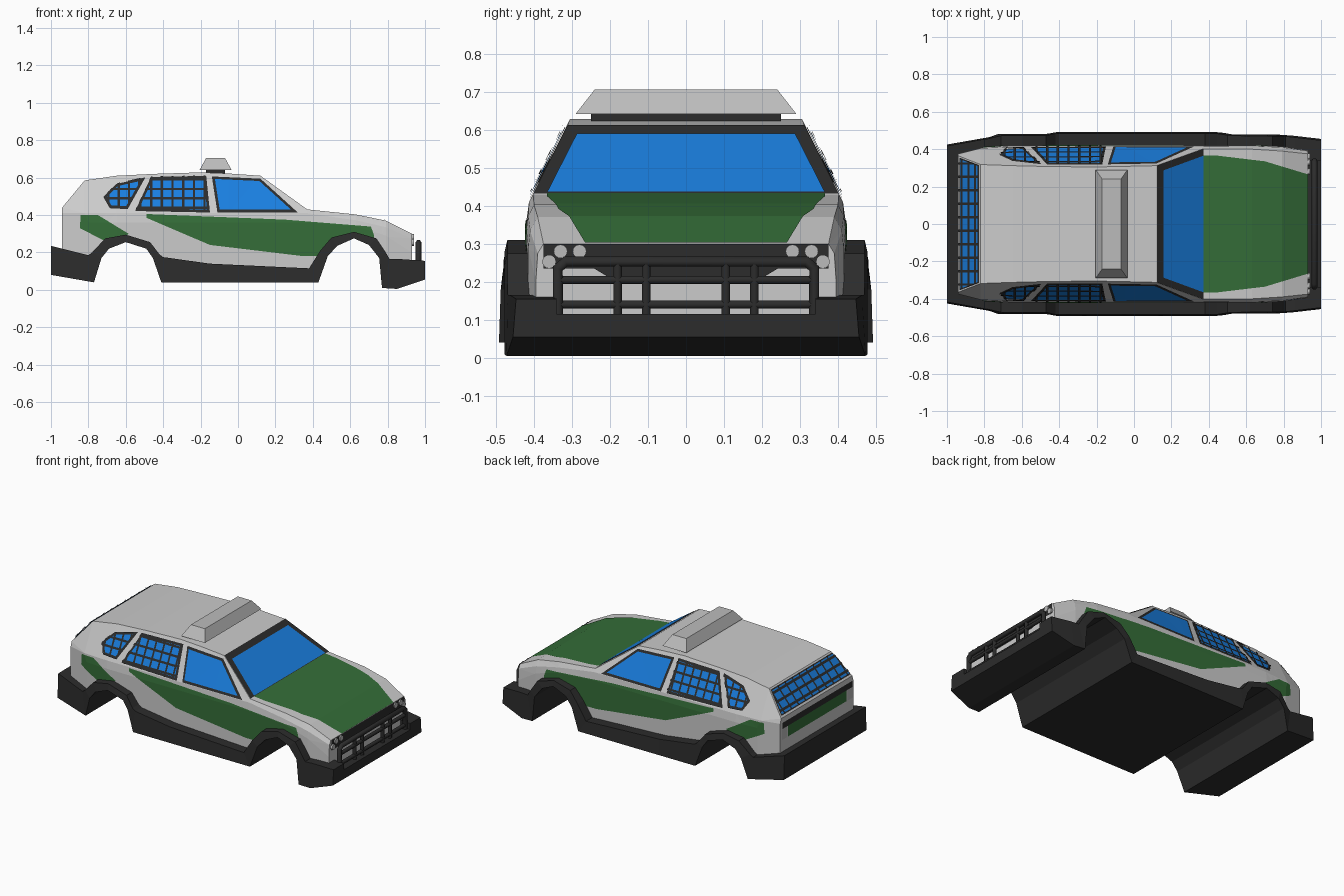
import bpy, bmesh
from mathutils import Vector

if "Cube" in bpy.data.objects:
    bpy.data.objects.remove(bpy.data.objects["Cube"])


def material(name, rgb):
    m = bpy.data.materials.new(name)
    m.diffuse_color = (*rgb, 1)
    m.use_nodes = True
    m.node_tree.nodes["Principled BSDF"].inputs["Base Color"].default_value = m.diffuse_color
    return m


WHITE = material("white_paint", (.80, .83, .83))
GREEN = material("green_paint", (.035, .155, .04))
BLACK = material("black_trim", (.025, .025, .025))
GLASS = material("blue_glass", (.01, .21, .74))
LIGHT = material("light_grey", (.5, .5, .5))


def finish(name, bm, mat):
    me = bpy.data.meshes.new(name)
    bm.to_mesh(me)
    me.materials.append(mat)
    ob = bpy.data.objects.new(name, me)
    bpy.context.collection.objects.link(ob)
    return ob


def loft(rings):
    bm = bmesh.new()
    rows = [[bm.verts.new(p) for p in r] for r in rings]
    n = len(rows[0])
    for a, b in zip(rows, rows[1:]):
        for i in range(n):
            j = (i + 1) % n
            bm.faces.new((a[i], a[j], b[j], b[i]))
    bm.faces.new(rows[0])
    bm.faces.new(rows[-1])
    bmesh.ops.recalc_face_normals(bm, faces=bm.faces[:])
    return bm


def at(table, x):
    # linear lookup of all columns of a table at x
    for a, b in zip(table, table[1:]):
        if x <= b[0]:
            t = (x - a[0]) / (b[0] - a[0])
            return [p + (q - p) * t for p, q in zip(a[1:], b[1:])]
    return table[-1][1:]


# Body shell: cross-sections along x
bottom = [(-.94, .15), (-.79, .15), (-.75, .19), (-.70, .245), (-.60, .275), (-.48, .24),
          (-.435, .18), (-.40, .10), (.40, .08), (.46, .195), (.515, .258), (.62, .292),
          (.72, .257), (.77, .185), (.80, .10), (.93, .10)]
roof = [(-.94, .365, .44), (-.82, .318, .585), (-.65, .312, .61), (-.45, .307, .62),
        (-.2, .305, .628), (-.05, .308, .622), (.12, .312, .61), (.37, .402, .43),
        (.63, .40, .403), (.79, .39, .37), (.93, .375, .30)]
belt = [(-.94, .375, .41), (-.82, .405, .41), (-.65, .413, .41), (.37, .413, .41),
        (.63, .415, .372), (.79, .41, .335), (.93, .39, .275)]
waist = [(-.94, .375, .35), (-.80, .41, .36), (-.65, .42, .36), (.37, .42, .36),
         (.63, .42, .34), (.79, .415, .29), (.93, .395, .20)]
rings = []
for x in sorted({r[0] for t in (bottom, roof, belt, waist) for r in t}):
    m, s, r = at(waist, x), at(belt, x), at(roof, x)
    half = [(m[0], at(bottom, x)[0]), m, s, r]
    rings.append([(x, y, z) for y, z in half] + [(x, -y, z) for y, z in reversed(half)])
shell = loft(rings)
bmesh.ops.triangulate(shell, faces=shell.faces[:])
finish("body_shell", shell, WHITE)


def panel(name, axis, sign, poly, mat, off, inset=0, bars=None):
    """Body skin clipped to a convex outline seen along an axis; bars = strips as (coordinate, value)."""
    u, v = [i for i in range(3) if i != axis]
    cx, cy = (sum(p[k] for p in poly) / len(poly) for k in (0, 1))
    planes = []
    for p, q in zip(poly, poly[1:] + poly[:1]):
        nx, ny = q[1] - p[1], p[0] - q[0]
        if nx * (cx - p[0]) + ny * (cy - p[1]) > 0:
            nx, ny = -nx, -ny
        no, co = Vector((0, 0, 0)), Vector((0, 0, 0))
        no[u], no[v] = nx, ny
        co[u], co[v] = p
        no.normalize()
        planes.append((co - no * inset, no))
    out = bmesh.new()
    for bar in bars or [None]:
        bm = shell.copy()
        bm.normal_update()
        bad = [f for f in bm.faces if (f.normal[axis] * sign if sign else abs(f.normal[axis])) < .5]
        bmesh.ops.delete(bm, geom=bad, context='FACES')
        cuts = list(planes)
        if bar:
            for d in (-1, 1):
                no, co = Vector((0, 0, 0)), Vector((0, 0, 0))
                no[bar[0]], co[bar[0]] = d, bar[1] + d * .006
                cuts.append((co, no))
        for co, no in cuts:
            bmesh.ops.bisect_plane(bm, geom=bm.verts[:] + bm.edges[:] + bm.faces[:],
                                   plane_co=co, plane_no=no, clear_outer=True)
        bm.normal_update()
        for vert in bm.verts:
            vert.co += vert.normal * off
        tmp = bpy.data.meshes.new("tmp")
        bm.to_mesh(tmp)
        out.from_mesh(tmp)
        bpy.data.meshes.remove(tmp)
        bm.free()
    return finish(name, out, mat)


def spread(axis, a, b, n):
    return [(axis, a + (b - a) * (i + .5) / n) for i in range(n)]


# Green livery
panel("side_stripe", 1, 0, [(-.49, .405), (-.49, .385), (-.15, .24), (.35, .18), (.42, .18),
      (.73, .27), (.725, .30), (.71, .338), (.25, .375)], GREEN, .003)
panel("rear_side_stripe", 1, 0, [(-.84, .40), (-.75, .40), (-.585, .30), (-.62, .27),
      (-.71, .26), (-.845, .33)], GREEN, .003)
panel("hood_stripe", 2, 1, [(.37, .365), (.45, .365), (.70, .335), (.93, .265),
      (.93, -.265), (.70, -.335), (.45, -.365), (.37, -.365)], GREEN, .003)
panel("tailgate_stripe", 0, -1, [(-.30, .30), (.30, .30), (.30, .37), (-.30, .37)], GREEN, .003)
panel("tailgate_trim", 0, -1, [(-.36, .37), (.36, .37), (.36, .41), (-.36, .41)], BLACK, .004)
for s in (-1, 1):
    panel("tail_light", 0, -1, [(s * .31, .30), (s * .365, .30), (s * .365, .37), (s * .31, .37)], LIGHT, .004)

# Windows with black frames and mesh guards
front_win = [(-.14, .605), (.12, .593), (.32, .412), (-.11, .412)]
mid_win = [(-.465, .602), (-.17, .608), (-.15, .412), (-.55, .42)]
back_win = [(-.72, .495), (-.65, .565), (-.495, .60), (-.59, .43), (-.685, .435)]
tail_win = [(-.355, .45), (.355, .45), (.315, .577), (-.315, .577)]
for name, axis, sign, poly, bars in (
        ("front_side", 1, 0, front_win, None),
        ("middle_side", 1, 0, mid_win, spread(0, -.55, -.15, 7) + spread(2, .41, .61, 4)),
        ("rear_side", 1, 0, back_win, spread(0, -.72, -.50, 4) + spread(2, .41, .61, 4)),
        ("tailgate", 0, -1, tail_win, spread(1, -.36, .36, 10) + spread(2, .45, .58, 3))):
    panel(name + "_window_frame", axis, sign, poly, BLACK, .003)
    panel(name + "_window", axis, sign, poly, GLASS, .006, .014 if axis else .006)
    if bars:
        panel(name + "_window_guard", axis, sign, poly, BLACK, .010, 0, bars)
panel("windshield_frame", 0, 1, [(-.41, .43), (.41, .43), (.31, .612), (-.31, .612)], BLACK, .003)
panel("windshield", 0, 1, [(-.365, .432), (.365, .432), (.287, .585), (-.287, .585)], GLASS, .006)

# Grille and headlights
panel("grille_upper", 0, 1, [(-.375, .235), (.375, .235), (.375, .30), (-.375, .30)], BLACK, .004)
panel("grille_lower", 0, 1, [(-.20, .21), (.20, .21), (.25, .24), (-.25, .24)], BLACK, .005)
for s in (-1, 1):
    for y, z in ((.28, .28), (.33, .28), (.36, .253)):
        bpy.ops.mesh.primitive_cylinder_add(vertices=16, radius=.018, depth=.02,
                                            location=(.932, s * y, z), rotation=(0, 1.5708, 0))
        bpy.context.object.name = "headlight"
        bpy.context.object.data.materials.append(LIGHT)

# Black lower cladding with wheel arches: upper and lower edge (x, z, x, z)
edges = [(-1, .235, -1, .08), (-.80, .185, -.77, .04), (-.78, .20, -.73, .17),
         (-.71, .275, -.69, .22), (-.60, .295, -.60, .255), (-.47, .255, -.49, .22),
         (-.42, .19, -.455, .17), (-.40, .175, -.41, .04), (-.15, .14, -.15, .04),
         (.38, .115, .43, .04), (.44, .21, .48, .18), (.50, .28, .53, .235),
         (.62, .31, .62, .275), (.74, .275, .70, .24), (.79, .20, .755, .17),
         (.81, .165, .77, .01), (.86, .165, .85, .005), (1, .155, 1, .055)]
width = [(-1, .425), (-.9, .45), (-.77, .465), (-.74, .48), (-.47, .48), (-.42, .492),
         (.46, .492), (.52, .478), (.80, .478), (1, .455)]
rings = []
for xo, zo, xi, zi in edges:
    a, b = at(width, xo)[0] - .008, at(width, xi)[0]
    rings.append([(xo, a, zo), (xo, -a, zo), (xi, -b, zi), (xi, b, zi)])
cladding = finish("lower_cladding", loft(rings), BLACK)

# Bumper notch behind the bull bar
bpy.ops.mesh.primitive_cube_add(size=1, location=(1.02, 0, .215))
notch = bpy.context.object
notch.name = "bumper_notch_cutter"
notch.scale = (.18, .68, .2)
notch.hide_render = True
notch.display_type = 'WIRE'
cut = cladding.modifiers.new("notch", 'BOOLEAN')
cut.operation, cut.object, cut.solver = 'DIFFERENCE', notch, 'EXACT'


# Bull bar
def tube(name, pts, r):
    cu = bpy.data.curves.new(name, 'CURVE')
    cu.dimensions, cu.bevel_depth, cu.bevel_resolution = '3D', r, 1
    cu.use_fill_caps = True
    sp = cu.splines.new('POLY')
    sp.points.add(len(pts) - 1)
    for p, (y, z) in zip(sp.points, pts):
        p.co = (.965, y, z, 1)
    cu.materials.append(BLACK)
    bpy.context.collection.objects.link(bpy.data.objects.new(name, cu))


tube("bull_bar_hoop", [(-.337, .11), (-.337, .235), (-.317, .253), (.317, .253), (.337, .235), (.337, .11)], .016)
for z in (.205, .14):
    tube("bull_bar_rail", [(-.337, z), (.337, z)], .012)
for y in (-.18, -.105, .105, .18):
    tube("bull_bar_post", [(y, .11), (y, .245)], .013)


# Roof light bar
def frustum(name, rects, mat):
    finish(name, loft([[(x0, -y, z), (x1, -y, z), (x1, y, z), (x0, y, z)] for x0, x1, y, z in rects]), mat)


frustum("light_bar_mount", [(-.17, -.07, .25, .61), (-.17, -.07, .25, .645)], BLACK)
frustum("light_bar", [(-.205, -.035, .29, .642), (-.17, -.07, .24, .706)], LIGHT)
shell.free()
